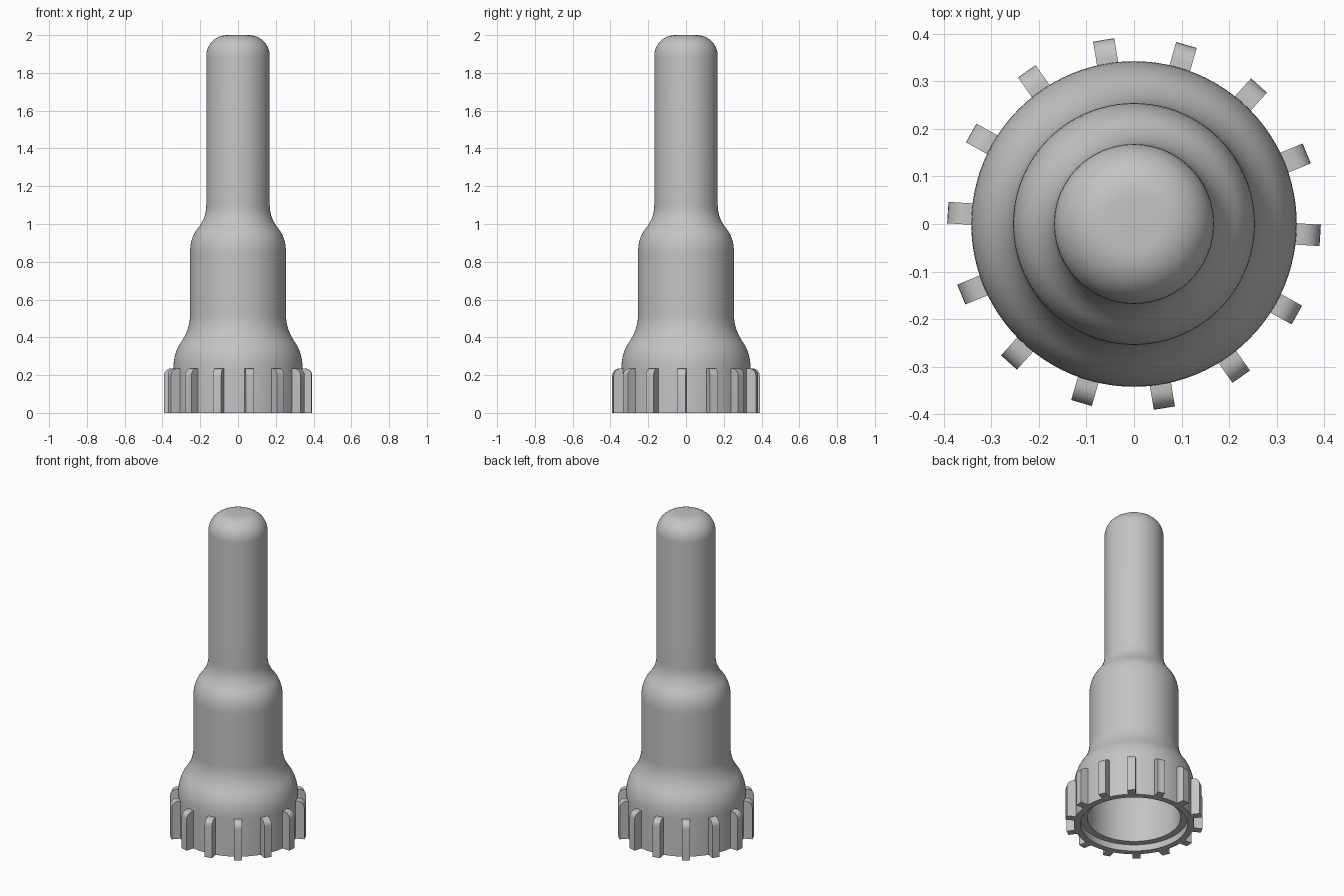
import bpy, bmesh, math
from mathutils import Matrix, Vector

if "Cube" in bpy.data.objects:
    bpy.data.objects.remove(bpy.data.objects["Cube"])

grey = bpy.data.materials.new("plain grey")
grey.diffuse_color = (0.55, 0.55, 0.55, 1)
grey.use_nodes = True
grey.node_tree.nodes["Principled BSDF"].inputs["Base Color"].default_value = grey.diffuse_color


def bend(a, b, c, n=8):
    """Rounded corner from a to c with control point b."""
    return [tuple((1 - t) ** 2 * p + 2 * t * (1 - t) * q + t * t * r
                  for p, q, r in zip(a, b, c))
            for t in (i / n for i in range(n + 1))]


def arc(cx, cz, r, n=10):
    """Quarter circle from straight up to straight outward."""
    return [(cx + r * math.sin(a), cz + r * math.cos(a))
            for a in (math.pi / 2 * i / n for i in range(n + 1))]


def finish(bm, name):
    bmesh.ops.recalc_face_normals(bm, faces=bm.faces[:])
    mesh = bpy.data.meshes.new(name)
    bm.to_mesh(mesh)
    bm.free()
    mesh.materials.append(grey)
    obj = bpy.data.objects.new(name, mesh)
    bpy.context.collection.objects.link(obj)
    bpy.ops.object.select_all(action='DESELECT')
    obj.select_set(True)
    bpy.context.view_layer.objects.active = obj
    bpy.ops.object.shade_smooth_by_angle(angle=math.radians(35))
    return obj


# Hollow stepped sleeve: outer skin from the rounded tip down to the rim
outer = [(0, 2.0)] + arc(0.058, 1.89, 0.11)
outer += bend((0.168, 1.10), (0.168, 1.035), (0.21, 0.98))
outer += bend((0.21, 0.98), (0.254, 0.93), (0.254, 0.85))
outer += bend((0.254, 0.52), (0.254, 0.445), (0.298, 0.38))
outer += bend((0.298, 0.38), (0.342, 0.32), (0.342, 0.235))
outer += [(0.342, 0)]

# Inside: shallow counterbore, ledge, then a stepped bore up to the tip
inner = [(0.305, 0), (0.305, 0.04), (0.265, 0.04)]
inner += bend((0.265, 0.27), (0.265, 0.33), (0.23, 0.38))
inner += bend((0.23, 0.38), (0.195, 0.43), (0.195, 0.5))
inner += bend((0.195, 0.83), (0.195, 0.89), (0.155, 0.95))
inner += bend((0.155, 0.95), (0.115, 1.01), (0.115, 1.08))
inner += [p for p in reversed(arc(0.035, 1.86, 0.08))] + [(0, 1.94)]

bm = bmesh.new()
verts = [bm.verts.new((r, 0, z)) for r, z in outer + inner]
edges = [bm.edges.new(pair) for pair in zip(verts, verts[1:])]
bmesh.ops.spin(bm, geom=verts + edges, cent=(0, 0, 0), axis=(0, 0, 1),
               angle=math.tau, steps=96, use_merge=True)
bmesh.ops.remove_doubles(bm, verts=bm.verts[:], dist=0.0003)
finish(bm, "sleeve_body")

# Grip ribs: a side profile with a rounded outer top corner, repeated around
rib = [(0.328, 0), (0.328, 0.235)] + arc(0.354, 0.197, 0.038, 6) + [(0.392, 0)]
half_width = 0.0225
bm = bmesh.new()
for i in range(14):
    turn = Matrix.Rotation(math.radians(-3.5) + math.tau * i / 14, 3, 'Z')
    sides = [[bm.verts.new(turn @ Vector((r, y, z))) for r, z in rib]
             for y in (-half_width, half_width)]
    for side in sides:
        bm.faces.new(side)
    n = len(rib)
    for j in range(n):
        k = (j + 1) % n
        bm.faces.new((sides[0][j], sides[0][k], sides[1][k], sides[1][j]))
finish(bm, "grip_ribs")
